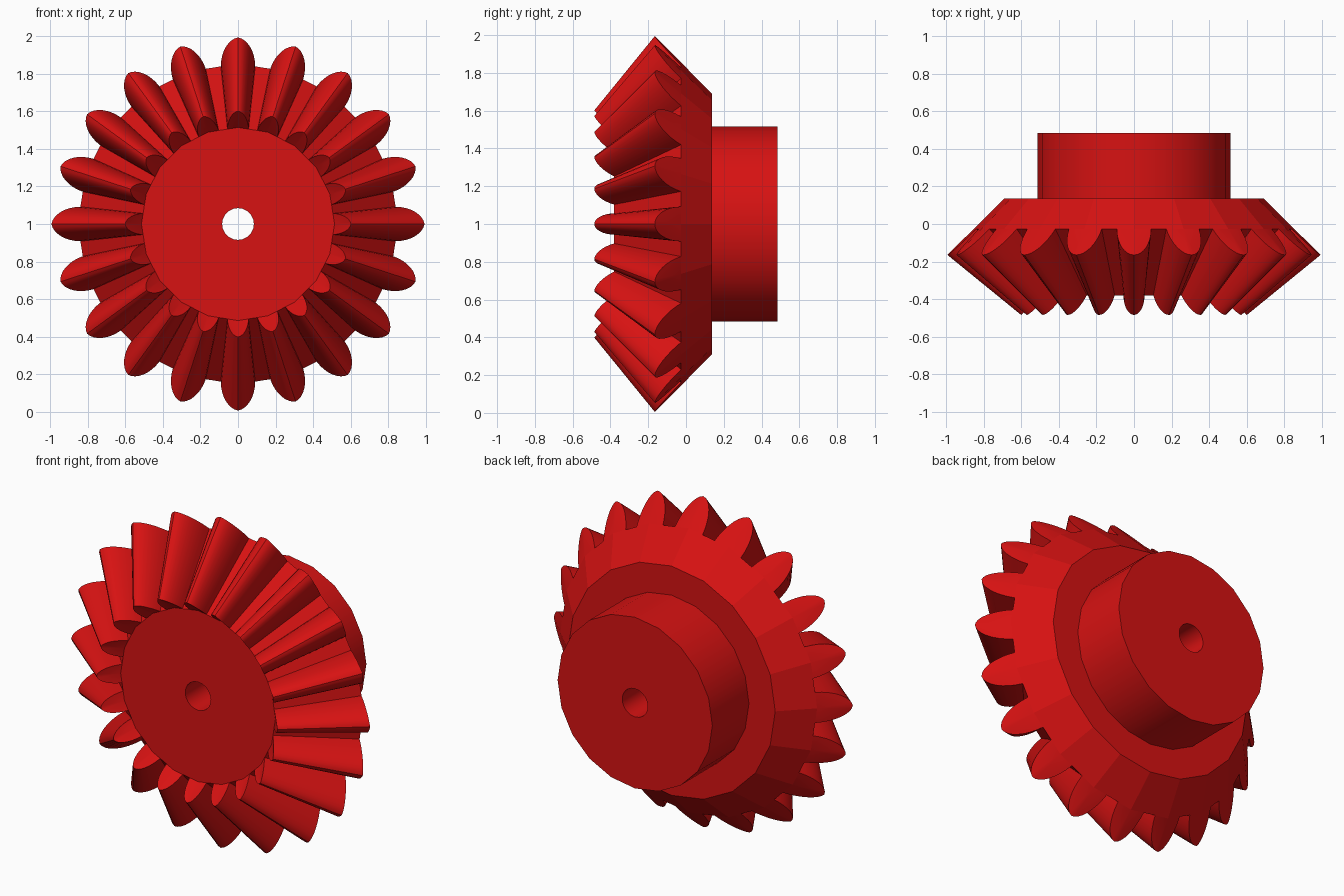
import bpy, bmesh, math
from mathutils import Matrix, Vector

cube = bpy.data.objects.get("Cube")
if cube:
    bpy.data.objects.remove(cube, do_unlink=True)

TEETH = 20
STEP = math.tau / TEETH
CENTRE = Matrix.Translation((0, 0, 1))

red = bpy.data.materials.new("gear red")
red.use_nodes = True
red.diffuse_color = (0.68, 0.006, 0.006, 1)
red.node_tree.nodes["Principled BSDF"].inputs["Base Color"].default_value = red.diffuse_color


def finish(bm, name, smooth_angle):
    bmesh.ops.recalc_face_normals(bm, faces=bm.faces)
    mesh = bpy.data.meshes.new(name)
    bm.to_mesh(mesh)
    bm.free()
    mesh.materials.append(red)
    obj = bpy.data.objects.new(name, mesh)
    obj.matrix_world = CENTRE
    bpy.context.collection.objects.link(obj)
    bpy.ops.object.select_all(action='DESELECT')
    obj.select_set(True)
    bpy.context.view_layer.objects.active = obj
    if smooth_angle:
        bpy.ops.object.shade_smooth_by_angle(angle=math.radians(smooth_angle))
    return obj


def turned(name, profile, smooth_angle):
    """Revolve an open or closed (radius, y) profile about the y axis."""
    bm = bmesh.new()
    rings = [[bm.verts.new((r * math.sin(i * STEP), y, r * math.cos(i * STEP)))
              for i in range(TEETH)] for r, y in profile]
    for a, b in zip(rings, rings[1:]):
        for i in range(TEETH):
            j = (i + 1) % TEETH
            bm.faces.new((a[i], a[j], b[j], b[i]))
    return finish(bm, name, smooth_angle)


BORE, HUB = 0.085, 0.515
FRONT, SHOULDER, BACK = -0.38, 0.137, 0.485

# Faceted double cone that carries the teeth
root_out, tip_out = Vector((0.855, -0.026)), Vector((0.995, -0.165))
root_in, tip_in = Vector((HUB, FRONT)), Vector((0.602, -0.485))
turned("gear_body", [(BORE, FRONT), root_in, root_out, (0.69, SHOULDER), (HUB, SHOULDER)], 0)

# Rear hub and through bore
turned("rear_hub", [(HUB, SHOULDER), (HUB, BACK), (BORE, BACK)], 30)
turned("bore", [(BORE, FRONT), (BORE, BACK)], 30)

# Tapered teeth with rounded tips, following the body facets
bm = bmesh.new()
SEGMENTS = 16


def tooth_end(root, tip, half_width, turn):
    loop = []
    for s in range(SEGMENTS + 1):
        a = math.pi * s / SEGMENTS
        across = half_width * math.cos(a)
        r, y = root.lerp(tip, math.sin(a))
        r -= abs(across) * math.tan(STEP / 2)
        loop.append(bm.verts.new(turn @ Vector((across, y, r))))
    return loop


for n in range(TEETH):
    turn = Matrix.Rotation(n * STEP, 3, 'Y')
    outer = tooth_end(root_out, tip_out, 0.092, turn)
    inner = tooth_end(root_in, tip_in, 0.056, turn)
    for s in range(SEGMENTS):
        bm.faces.new((outer[s], outer[s + 1], inner[s + 1], inner[s]))
    # End caps in two halves meeting at the tooth centre line
    half = SEGMENTS // 2
    for loop, root in ((outer, root_out), (inner, root_in)):
        mid = bm.verts.new(turn @ Vector((0, root.y, root.x)))
        bm.faces.new(loop[:half + 1] + [mid])
        bm.faces.new(loop[half:] + [mid])
    bm.faces.new((outer[0], inner[0], inner[-1], outer[-1]))
finish(bm, "teeth", 25)
